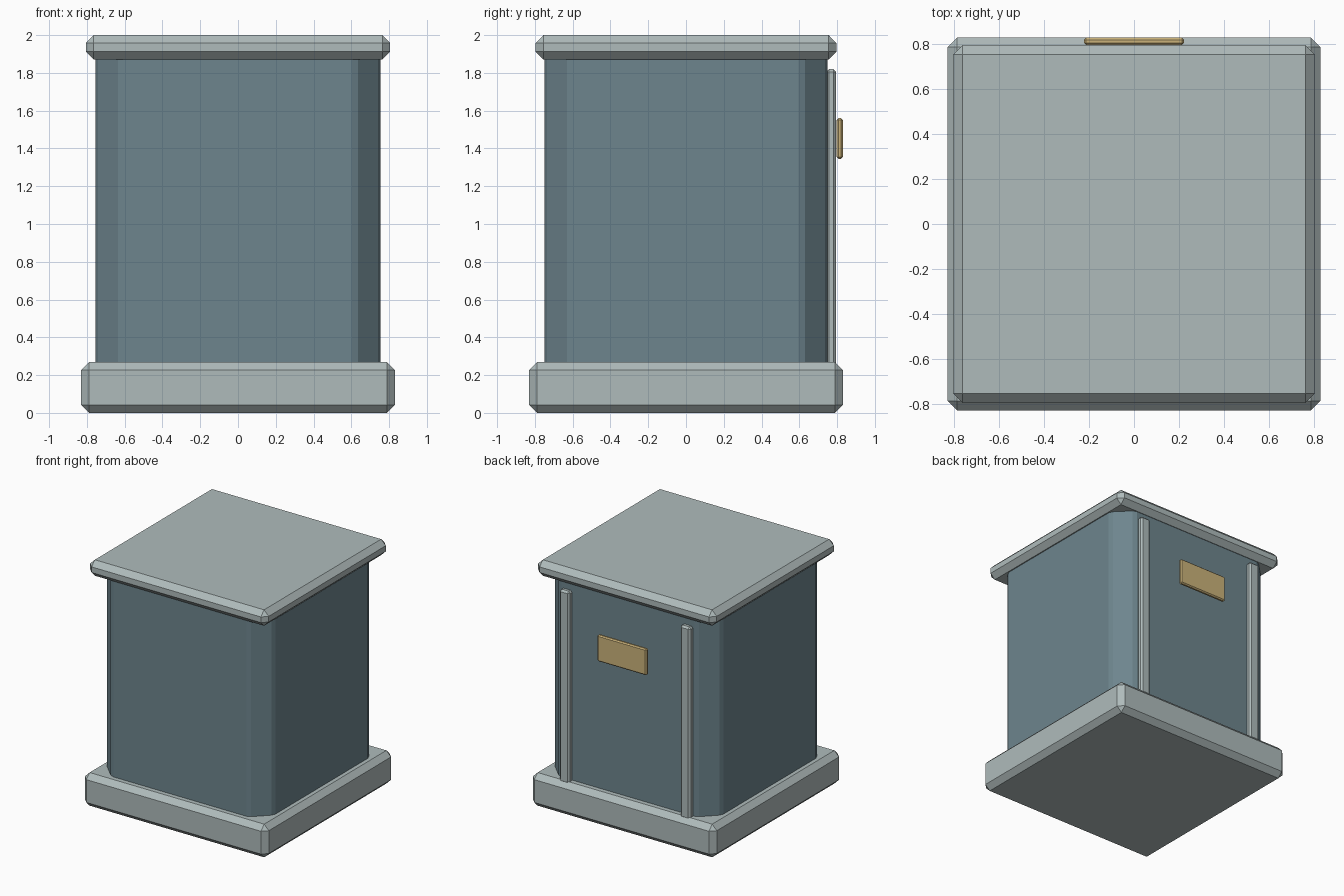
import bpy, bmesh

default = bpy.data.objects.get("Cube")
if default:
    bpy.data.objects.remove(default, do_unlink=True)


def make_material(name, rgb):
    mat = bpy.data.materials.new(name)
    mat.use_nodes = True
    mat.diffuse_color = (*rgb, 1)
    for node in mat.node_tree.nodes:
        if node.type == "BSDF_PRINCIPLED":
            node.inputs["Base Color"].default_value = (*rgb, 1)
    return mat


def block(name, low, high, mat, bevel, corner=0):
    """Box between two opposite corners, with cut upright corners and bevelled edges."""
    bm = bmesh.new()
    bmesh.ops.create_cube(bm, size=1)
    for v in bm.verts:
        v.co = [(a + b) / 2 + c * (b - a) for a, b, c in zip(low, high, v.co)]
    if corner:
        upright = [e for e in bm.edges
                   if abs(e.verts[0].co.z - e.verts[1].co.z) > 0.01]
        bmesh.ops.bevel(bm, geom=upright, offset=corner, segments=1,
                        affect="EDGES", profile=0.5)
    bmesh.ops.bevel(bm, geom=bm.edges[:], offset=bevel, segments=1,
                    affect="EDGES", profile=0.5)
    bmesh.ops.recalc_face_normals(bm, faces=bm.faces[:])
    mesh = bpy.data.meshes.new(name)
    bm.to_mesh(mesh)
    bm.free()
    mesh.materials.append(mat)
    obj = bpy.data.objects.new(name, mesh)
    bpy.context.collection.objects.link(obj)
    return obj


stone = make_material("pale grey", (0.43, 0.50, 0.50))
paint = make_material("slate blue", (0.155, 0.235, 0.27))
brass = make_material("brass", (0.60, 0.45, 0.195))

# Plinth, cabinet and lid
block("base", (-0.83, -0.83, 0), (0.83, 0.83, 0.27), stone, 0.042)
block("body", (-0.755, -0.75, 0.25), (0.755, 0.75, 1.89), paint, 0.02, corner=0.135)
block("lid", (-0.806, -0.797, 1.87), (0.806, 0.797, 2.0), stone, 0.042)

# Upright trim strips on the back
for side, x in (("left", 0.545), ("right", -0.545)):
    block(side + "_back_strip", (x - 0.046, 0.742, 0.25), (x + 0.046, 0.795, 1.82),
          stone, 0.015)

# Plain plate between the strips
block("back_plate", (-0.222, 0.798, 1.345), (0.222, 0.83, 1.56), brass, 0.009)
